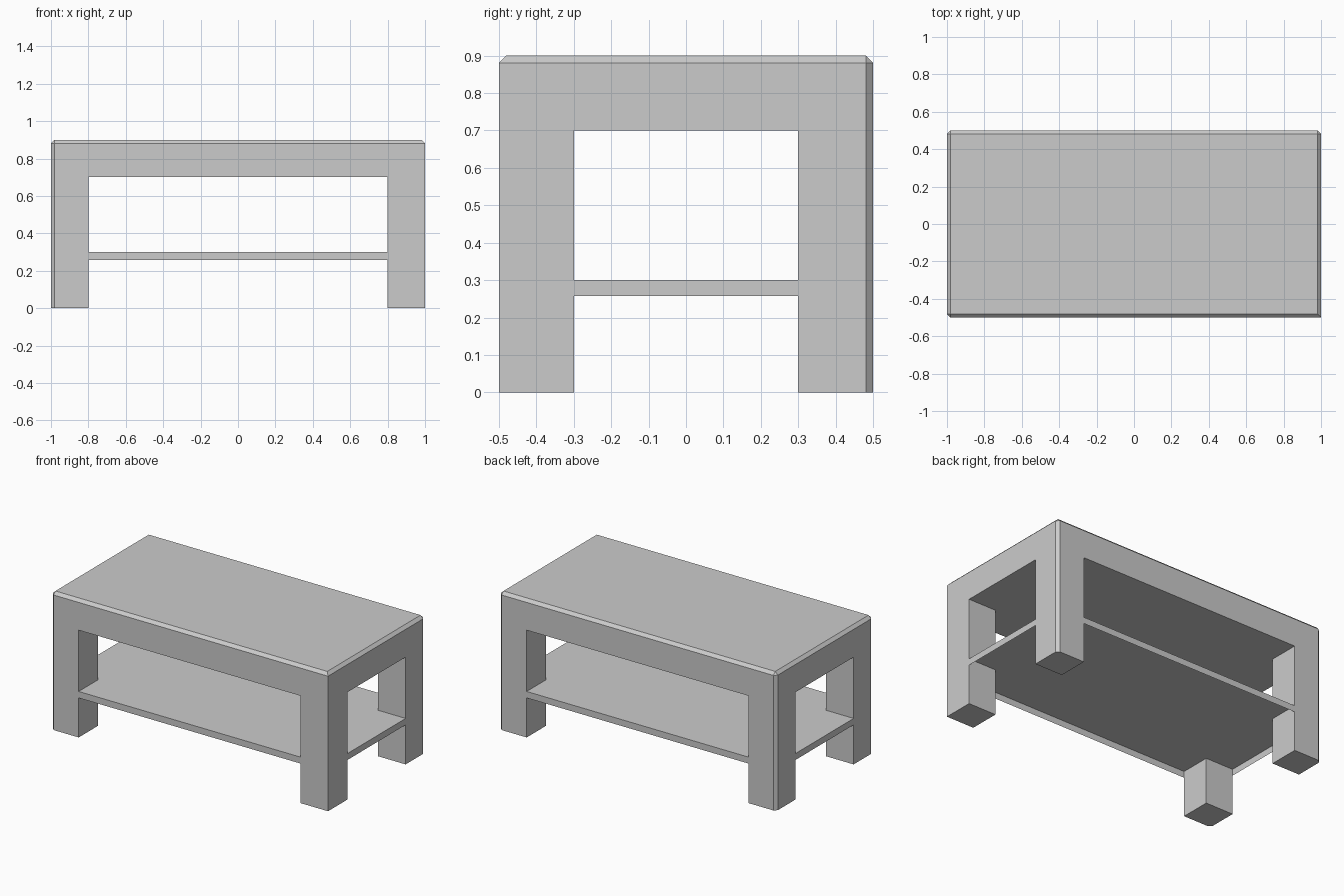
import bpy, bmesh

if "Cube" in bpy.data.objects:
    bpy.data.objects.remove(bpy.data.objects["Cube"])

XS = [-1.0, -0.8, 0.8, 1.0]
YS = [-0.5, -0.3, 0.3, 0.5]
ZS = [0.0, 0.258, 0.3, 0.7, 0.9]   # lower legs, shelf, upper legs, top


def kind(i, j, k):
    """What fills this block of the table, if anything."""
    if not (0 <= i < 3 and 0 <= j < 3 and 0 <= k < 4):
        return None
    if k == 3 or (i != 1 and j != 1):
        return "solid"                      # top slab or corner leg
    return "shelf" if k == 1 else None      # shelf is a skirted sheet, open below


bm = bmesh.new()
verts = {}


def vert(idx):
    if idx not in verts:
        verts[idx] = bm.verts.new((XS[idx[0]], YS[idx[1]], ZS[idx[2]]))
    return verts[idx]


def exposed(here, other, axis, side):
    if here == "shelf":
        return other is None and (axis, side) != (2, 0)
    return other != "solid"


# Table body: one seamless skin over top slab, shelf and legs
for i in range(3):
    for j in range(3):
        for k in range(4):
            here = kind(i, j, k)
            if not here:
                continue
            for axis in range(3):
                for side in (0, 1):
                    n = [i, j, k]
                    n[axis] += 2 * side - 1
                    if not exposed(here, kind(*n), axis, side):
                        continue
                    a, b = (axis + 1) % 3, (axis + 2) % 3
                    ring = []
                    for da, db in ((0, 0), (1, 0), (1, 1), (0, 1)):
                        c = [i, j, k]
                        c[axis] += side
                        c[a] += da
                        c[b] += db
                        ring.append(vert(tuple(c)))
                    bm.faces.new(ring if side else ring[::-1])
bm.normal_update()


def chamfered(e):
    p, q = (v.co for v in e.verts)
    on_x = all(abs(abs(v.x) - 1.0) < 1e-4 and v.x * p.x > 0 for v in (p, q))
    on_y = all(abs(abs(v.y) - 0.5) < 1e-4 and v.y * p.y > 0 for v in (p, q))
    if on_x and on_y:                       # vertical corners, front right stays sharp
        return not (p.x > 0 and p.y < 0)
    return (on_x or on_y) and min(p.z, q.z) > 0.89


# Narrow chamfer round the top rim and down three corners
bmesh.ops.bevel(bm, geom=[e for e in bm.edges if chamfered(e)], offset=0.019,
                offset_type='OFFSET', segments=1, affect='EDGES', profile=0.5)

mesh = bpy.data.meshes.new("table_with_shelf")
bm.to_mesh(mesh)
bm.free()
table = bpy.data.objects.new("table_with_shelf", mesh)
bpy.context.collection.objects.link(table)
